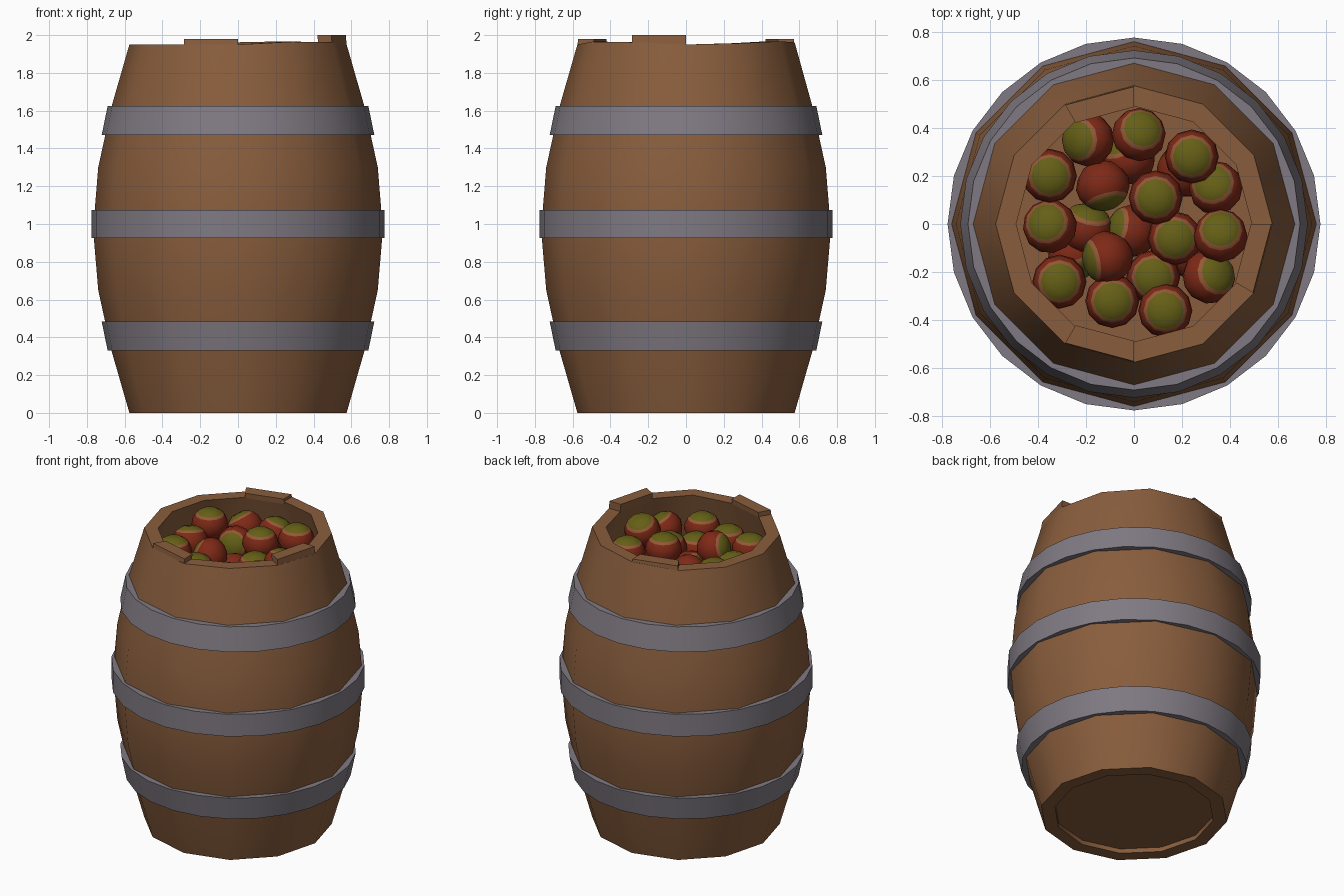
import bpy, bmesh, math
from mathutils import Vector

if "Cube" in bpy.data.objects:
    bpy.data.objects.remove(bpy.data.objects["Cube"])

def mat(name, rgb):
    m = bpy.data.materials.new(name)
    m.diffuse_color = (*rgb, 1)
    m.use_nodes = True
    m.node_tree.nodes["Principled BSDF"].inputs["Base Color"].default_value = m.diffuse_color
    return m

WOOD = mat("brown wood", (.25, .11, .046))
IRON = mat("grey iron", (.215, .195, .225))
RED = mat("apple red", (.21, .022, .008))
GREEN = mat("apple green", (.13, .115, .008))
TAN = mat("apple tan", (.30, .10, .038))

def finish(name, bm, mats, angle=None):
    bmesh.ops.recalc_face_normals(bm, faces=bm.faces[:])
    me = bpy.data.meshes.new(name)
    bm.to_mesh(me)
    bm.free()
    for m in mats:
        me.materials.append(m)
    ob = bpy.data.objects.new(name, me)
    bpy.context.collection.objects.link(ob)
    if angle:
        bpy.ops.object.select_all(action='DESELECT')
        ob.select_set(True)
        bpy.context.view_layer.objects.active = ob
        bpy.ops.object.shade_smooth_by_angle(angle=math.radians(angle))
    return ob

def polar(r, a, z):
    return Vector((r * math.cos(a), r * math.sin(a), z))

def bridge(bm, a, b):
    n = len(a)
    return [bm.faces.new((a[i], a[(i + 1) % n], b[(i + 1) % n], b[i])) for i in range(n)]

# barrel body: outer staves, rim, inner wall, floor and recessed underside
N = 12
STEP = math.tau / N
LIFT = {1: .007, 2: .017, 3: .012, 10: .015, 11: .012}   # uneven rim
outer = [(.575, 0), (.67, .33), (.74, .65), (.767, .97), (.74, 1.3), (.67, 1.62), (.575, 1.95)]
inner = [(.49, 1.95), (.585, 1.6), (.655, 1.3), (.68, .97), (.655, .65), (.585, .33), (.51, .08)]
bm = bmesh.new()
rings = []
for r, z in [(.49, .03), (.49, 0)] + outer + inner:
    rings.append([bm.verts.new(polar(r, i * STEP, z + (LIFT.get(i, 0) if z == 1.95 else 0)))
                  for i in range(N)])
for a, b in zip(rings, rings[1:]):
    bridge(bm, a, b)
bm.faces.new(rings[0])
bm.faces.new(rings[-1])
finish("barrel_body", bm, [WOOD], 32)

# taller staves standing above the rim
for k, top in ((3, 1.98), (8, 1.98), (11, 2.0)):
    bm = bmesh.new()
    lo, hi = [], []
    for r, i in ((.575, k), (.575, k + 1), (.49, k + 1), (.49, k)):
        lo.append(bm.verts.new(polar(r, i * STEP, 1.945)))
        hi.append(bm.verts.new(polar(r - .004, i * STEP, top)))
    bridge(bm, lo, hi)
    bm.faces.new(hi)
    finish("tall_stave", bm, [WOOD])

# iron hoops
def hoop(name, r0, z0, r1, z1):
    bm = bmesh.new()
    prof = [(r0, z0), (r1, z1), (r1 - .065, z1), (r0 - .065, z0)]
    rs = [[bm.verts.new(polar(r, i * math.tau / 24, z)) for i in range(24)] for r, z in prof]
    for j in range(4):
        bridge(bm, rs[j], rs[(j + 1) % 4])
    finish(name, bm, [IRON], 32)

hoop("lower_hoop", .69, .33, .722, .485)
hoop("middle_hoop", .775, .925, .775, 1.075)
hoop("upper_hoop", .722, 1.47, .69, 1.625)

# apples: green crown, tan band, red body; leaning toward (lx, ly)
def apple(x, y, z, lx=0, ly=0, r=.113):
    bm = bmesh.new()
    rs = []
    for deg in (22, 43, 53, 72, 95, 118, 140, 160):
        t = math.radians(deg)
        rr = r * (1 if deg < 100 else .96)
        rs.append([bm.verts.new(polar(rr * math.sin(t), i * math.tau / 12, .93 * r * math.cos(t)))
                   for i in range(12)])
    bm.faces.new(rs[0])
    bm.faces.new(rs[-1])
    for j, (a, b) in enumerate(zip(rs, rs[1:])):
        for f in bridge(bm, a, b):
            f.material_index = 1 if j == 0 else 2 if j == 1 else 0
    for f in bm.faces:
        if f.calc_center_median().z > .9 * r * math.cos(math.radians(23)):
            f.material_index = 1
    ob = finish("apple", bm, [RED, GREEN, TAN], 40)
    up = Vector((lx, ly, 1))
    ob.rotation_euler = up.to_track_quat('Z', 'Y').to_euler()
    ob.location = (x, y, z)

for a in [(-.19, .35, 1.79, -.7, 0), (.02, .37, 1.80, .2, .35), (.24, .28, 1.85),
          (-.35, .20, 1.83), (-.13, .16, 1.77, .8, -3), (.09, .11, 1.85),
          (.34, .15, 1.76, -.2, .3), (-.35, -.01, 1.79, -.2, .25), (.36, -.05, 1.84, 0, .4),
          (.17, -.06, 1.77), (-.11, -.14, 1.81, -3, -.6), (-.31, -.24, 1.82),
          (.08, -.22, 1.73), (.31, -.22, 1.80, .6, .25), (-.09, -.32, 1.79), (.13, -.36, 1.80),
          (-.20, -.02, 1.69, .5, 2), (-.01, -.03, 1.69, -2, .5), (.20, .22, 1.65, 2, 1),
          (-.25, -.13, 1.63, 1, -2), (-.02, .27, 1.63, -1, 2), (.24, -.12, 1.62, 2, 0)]:
    apple(*a)
